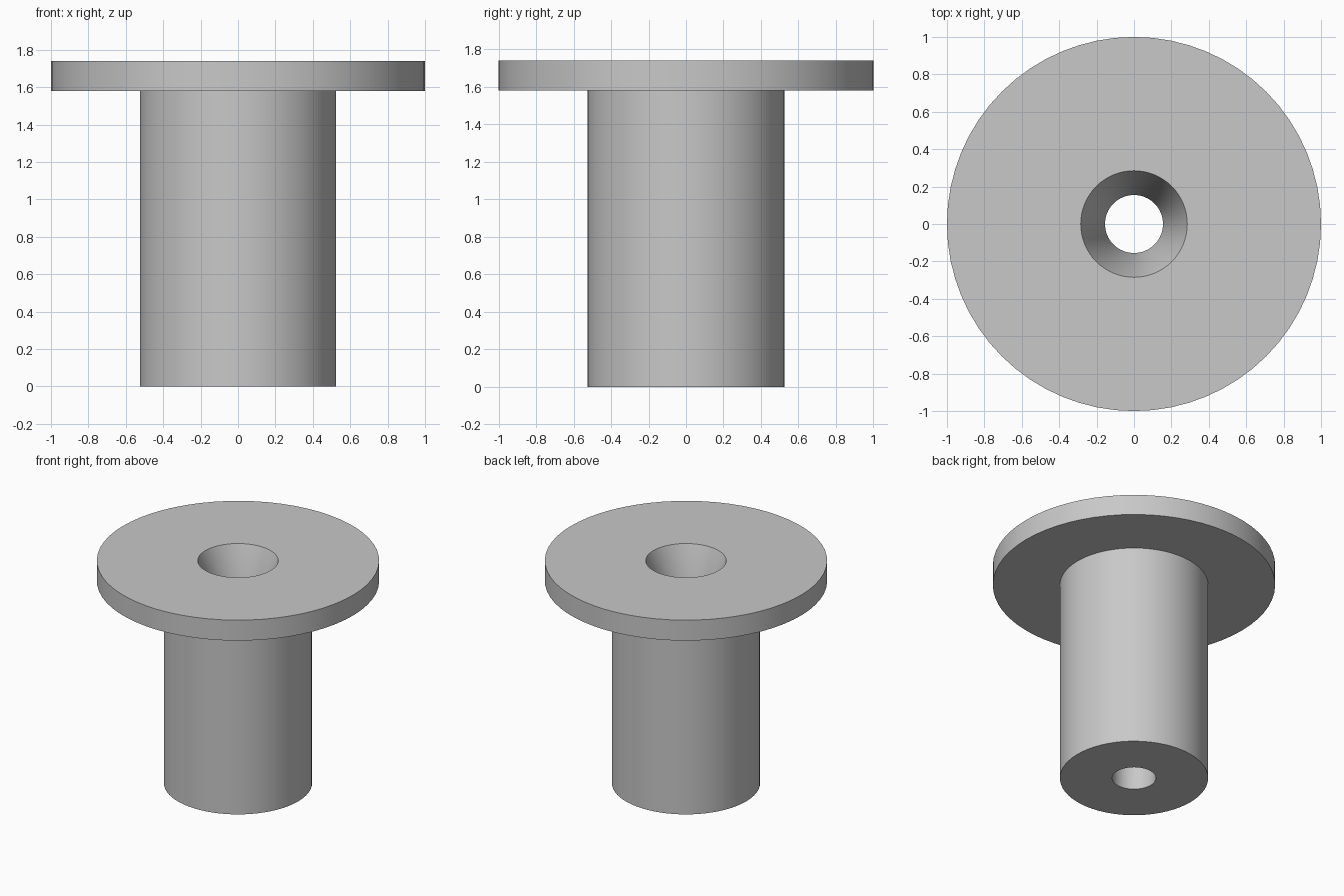
import bpy
import bmesh
import math

SEGMENTS = 64

cube = bpy.data.objects.get("Cube")
if cube:
    bpy.data.objects.remove(cube, do_unlink=True)

# Plain grey material
grey = bpy.data.materials.new("light_grey")
grey.use_nodes = True
colour = (0.58, 0.58, 0.58, 1)
grey.diffuse_color = colour
grey.node_tree.nodes["Principled BSDF"].inputs["Base Color"].default_value = colour


def lathe(name, profile, material):
    """Revolve a closed (radius, z) profile around the z axis."""
    bm = bmesh.new()
    rings = []
    for radius, z in profile:
        ring = []
        for i in range(SEGMENTS):
            a = math.tau * i / SEGMENTS
            ring.append(bm.verts.new((radius * math.cos(a), radius * math.sin(a), z)))
        rings.append(ring)
    for lower, upper in zip(rings, rings[1:] + rings[:1]):
        for i in range(SEGMENTS):
            j = (i + 1) % SEGMENTS
            bm.faces.new((lower[i], lower[j], upper[j], upper[i]))
    bmesh.ops.recalc_face_normals(bm, faces=bm.faces)
    mesh = bpy.data.meshes.new(name)
    bm.to_mesh(mesh)
    bm.free()
    mesh.materials.append(material)
    obj = bpy.data.objects.new(name, mesh)
    bpy.context.collection.objects.link(obj)
    bpy.ops.object.select_all(action="DESELECT")
    obj.select_set(True)
    bpy.context.view_layer.objects.active = obj
    bpy.ops.object.shade_smooth_by_angle(angle=math.radians(30))
    return obj


# Flanged sleeve: stem, flange, tapered mouth and straight bore
stem_r, flange_r, mouth_r, bore_r = 0.525, 1.0, 0.285, 0.155
flange_z, top_z, taper_depth = 1.58, 1.74, 0.36

lathe("flanged_sleeve", [
    (bore_r, 0),
    (stem_r, 0),
    (stem_r, flange_z),
    (flange_r, flange_z),
    (flange_r, top_z),
    (mouth_r, top_z),
    (bore_r, top_z - taper_depth),
], grey)
